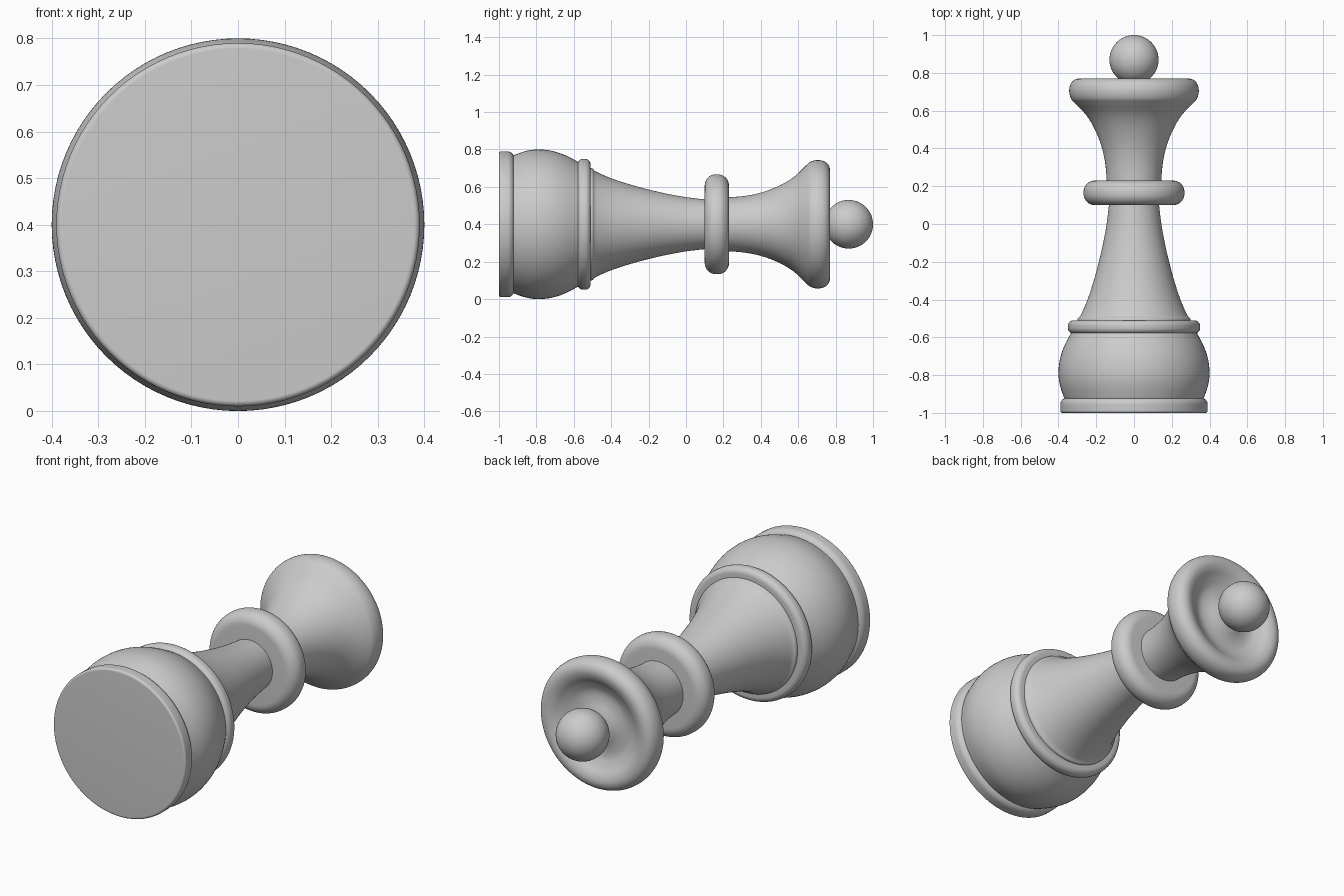
import bpy, math
from mathutils import Vector

cube = bpy.data.objects.get("Cube")
if cube:
    bpy.data.objects.remove(cube, do_unlink=True)

AXIS_Z = 0.4
SIDES = 96

grey = bpy.data.materials.new("plain_grey")
grey.use_nodes = True
grey.diffuse_color = (0.6, 0.6, 0.6, 1)
grey.node_tree.nodes["Principled BSDF"].inputs["Base Color"].default_value = (0.6, 0.6, 0.6, 1)


def smooth_path(points, steps=8):
    """Curve passing through every (y, radius) point."""
    p = [Vector(q) for q in points]
    p = [2 * p[0] - p[1]] + p + [2 * p[-1] - p[-2]]
    out = []
    for a, b, c, d in zip(p, p[1:], p[2:], p[3:]):
        for i in range(steps):
            t = i / steps
            out.append(0.5 * (2 * b + (c - a) * t + (2 * a - 5 * b + 4 * c - d) * t ** 2
                              + (3 * b - a - 3 * c + d) * t ** 3))
    return [tuple(v) for v in out] + [tuple(points[-1])]


def rounded_disc(y0, y1, radius, round0, round1, steps=10):
    """Profile of a disc with its two rims rounded."""
    angles = [math.pi / 2 * i / steps for i in range(steps + 1)]
    front = [(y0 + round0 * (1 - math.sin(a)), radius - round0 * (1 - math.cos(a)))
             for a in reversed(angles)]
    back = [(y1 - round1 * (1 - math.sin(a)), radius - round1 * (1 - math.cos(a)))
            for a in angles]
    return front + back


def turn(name, profile):
    """Revolve a profile around the long axis and close its ends."""
    verts, faces = [], []
    for y, r in profile:
        for k in range(SIDES):
            a = 2 * math.pi * k / SIDES
            verts.append((r * math.cos(a), y, AXIS_Z + r * math.sin(a)))
    for i in range(len(profile) - 1):
        for k in range(SIDES):
            n = (k + 1) % SIDES
            a, b = i * SIDES, (i + 1) * SIDES
            faces.append((a + k, b + k, b + n, a + n))
    last = (len(profile) - 1) * SIDES
    faces.append(tuple(range(SIDES)))
    faces.append(tuple(last + k for k in reversed(range(SIDES))))
    mesh = bpy.data.meshes.new(name)
    mesh.from_pydata(verts, [], faces)
    mesh.materials.append(grey)
    obj = bpy.data.objects.new(name, mesh)
    bpy.context.collection.objects.link(obj)
    finish(obj)


def finish(obj):
    bpy.ops.object.select_all(action="DESELECT")
    obj.select_set(True)
    bpy.context.view_layer.objects.active = obj
    bpy.ops.object.shade_smooth_by_angle(angle=math.radians(35))


# Foot and body
turn("base_disc", rounded_disc(-1, -0.92, 0.39, 0.012, 0.035))
turn("base_bulge", smooth_path([(-0.93, 0.365), (-0.91, 0.374), (-0.85, 0.393), (-0.79, 0.4),
                                (-0.72, 0.393), (-0.65, 0.371), (-0.58, 0.335), (-0.56, 0.32)]))
turn("base_ring", rounded_disc(-0.58, -0.51, 0.35, 0.03, 0.03))

# Stem and collar
turn("stem", smooth_path([(-0.52, 0.3), (-0.5, 0.298), (-0.48, 0.281), (-0.4, 0.246), (-0.3, 0.213),
                          (-0.2, 0.186), (-0.1, 0.163), (0, 0.145), (0.1, 0.133), (0.14, 0.13)]))
turn("collar", rounded_disc(0.1, 0.23, 0.267, 0.06, 0.06))

# Flared crown with a dished top
turn("crown", smooth_path([(0.16, 0.143), (0.24, 0.145), (0.33, 0.154), (0.42, 0.175), (0.51, 0.212),
                           (0.58, 0.256), (0.64, 0.313), (0.665, 0.334), (0.7, 0.343),
                           (0.735, 0.338), (0.76, 0.32), (0.77, 0.29), (0.762, 0.255),
                           (0.738, 0.215), (0.72, 0.17), (0.722, 0.12), (0.74, 0.06), (0.745, 0.01)]))

# Ball on top
bpy.ops.mesh.primitive_uv_sphere_add(segments=64, ring_count=32, radius=0.13,
                                     location=(0, 0.87, AXIS_Z), rotation=(math.pi / 2, 0, 0))
ball = bpy.context.object
ball.name = "top_ball"
ball.data.materials.append(grey)
finish(ball)
